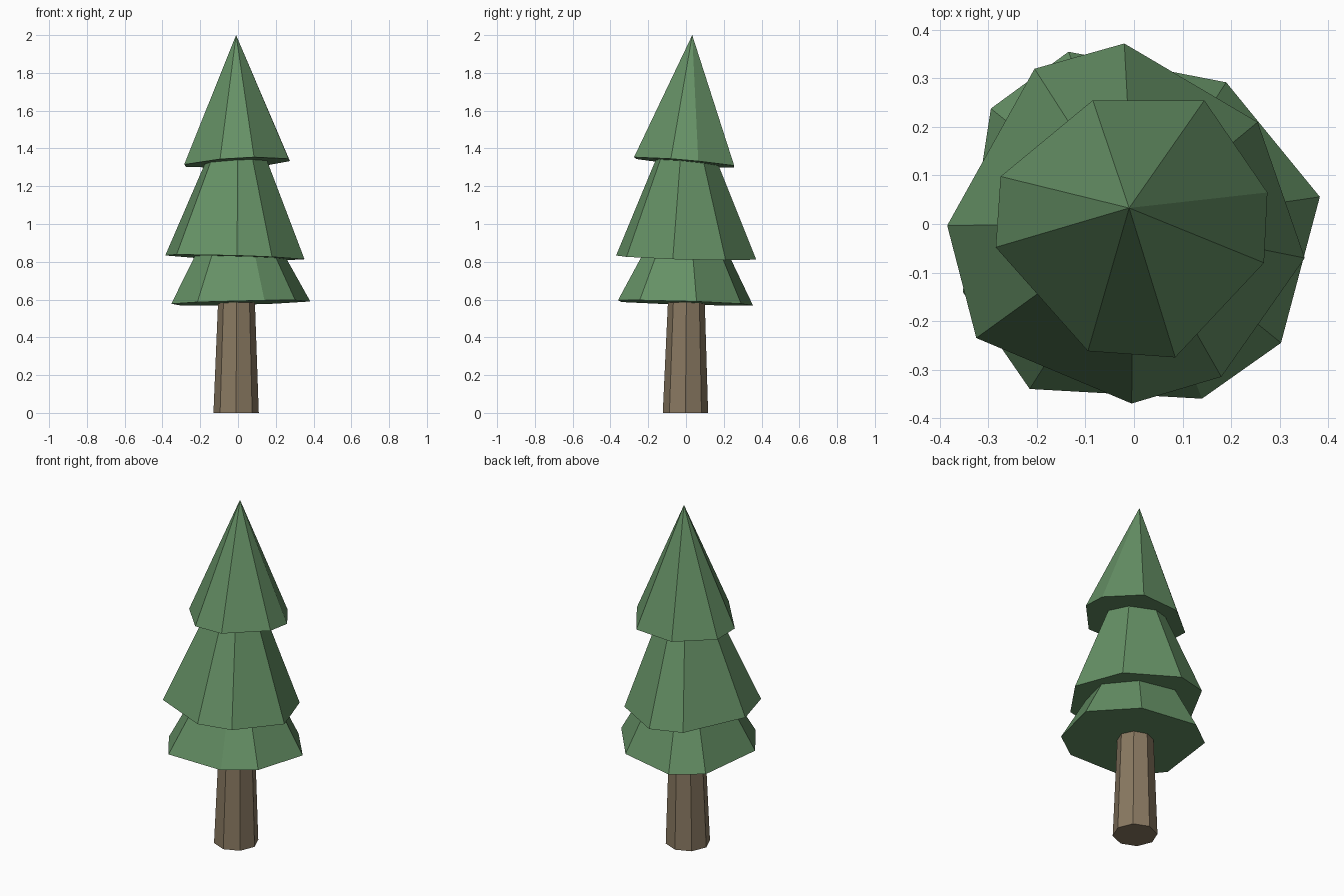
import bpy, bmesh
from math import cos, sin, pi

if "Cube" in bpy.data.objects:
    bpy.data.objects.remove(bpy.data.objects["Cube"])


def material(name, rgb):
    m = bpy.data.materials.new(name)
    m.diffuse_color = (*rgb, 1)
    m.use_nodes = True
    m.node_tree.nodes["Principled BSDF"].inputs["Base Color"].default_value = m.diffuse_color
    return m


green = material("needles", (0.13, 0.28, 0.13))
brown = material("bark", (0.25, 0.19, 0.12))


def loft(name, bottom, top, mat):
    """Closed flat-shaded solid between two rings; a one-point top makes a cone."""
    bm = bmesh.new()
    lo = [bm.verts.new(p) for p in bottom]
    hi = [bm.verts.new(p) for p in top]
    n = len(lo)
    bm.faces.new(lo[::-1])
    for i in range(n):
        j = (i + 1) % n
        if len(hi) == 1:
            bm.faces.new((lo[i], lo[j], hi[0]))
        else:
            bm.faces.new((lo[i], lo[j], hi[j], hi[i]))
    if len(hi) > 1:
        bm.faces.new(hi)
    bmesh.ops.recalc_face_normals(bm, faces=bm.faces)
    mesh = bpy.data.meshes.new(name)
    bm.to_mesh(mesh)
    bm.free()
    mesh.materials.append(mat)
    bpy.context.collection.objects.link(bpy.data.objects.new(name, mesh))


def tilted(outline, z, sx, sy):
    """Put an outline on a slightly tilted plane."""
    return [(x, y, z + sx * x + sy * y) for x, y in outline]


def octagon(r, cx, cy, z):
    return [(cx + r * cos(i * pi / 4), cy + r * sin(i * pi / 4), z) for i in range(8)]


# Tapered eight-sided trunk
loft("trunk", octagon(0.12, -0.01, -0.003, 0), octagon(0.097, -0.008, 0.002, 0.6), brown)

# Uneven eight-sided outlines of the foliage tiers
low = [(0.383, 0.056), (0.19, 0.292), (-0.135, 0.355), (-0.295, 0.238),
       (-0.353, -0.14), (-0.215, -0.34), (0.14, -0.36), (0.303, -0.245)]
mid = [(0.352, -0.07), (0.255, 0.21), (-0.02, 0.372), (-0.205, 0.32),
       (-0.385, -0.003), (-0.325, -0.235), (-0.005, -0.37), (0.18, -0.315)]
tip = [(0.275, 0.065), (0.145, 0.255), (-0.085, 0.255), (-0.275, 0.098),
       (-0.285, -0.048), (-0.095, -0.262), (0.085, -0.275), (0.268, -0.08)]

# Lower and middle tiers run just inside the tier above
loft("lower_foliage", tilted(low, 0.582, 0.025, -0.03),
     [(x * 0.62, y * 0.62, 0.85) for x, y in low], green)
loft("middle_foliage", tilted(mid, 0.822, -0.03, -0.03),
     [(x * 0.41, y * 0.41, 1.36) for x, y in mid], green)

# Pointed top tier
loft("top_foliage", tilted(tip, 1.325, 0.05, -0.09), [(-0.01, 0.033, 2.0)], green)
